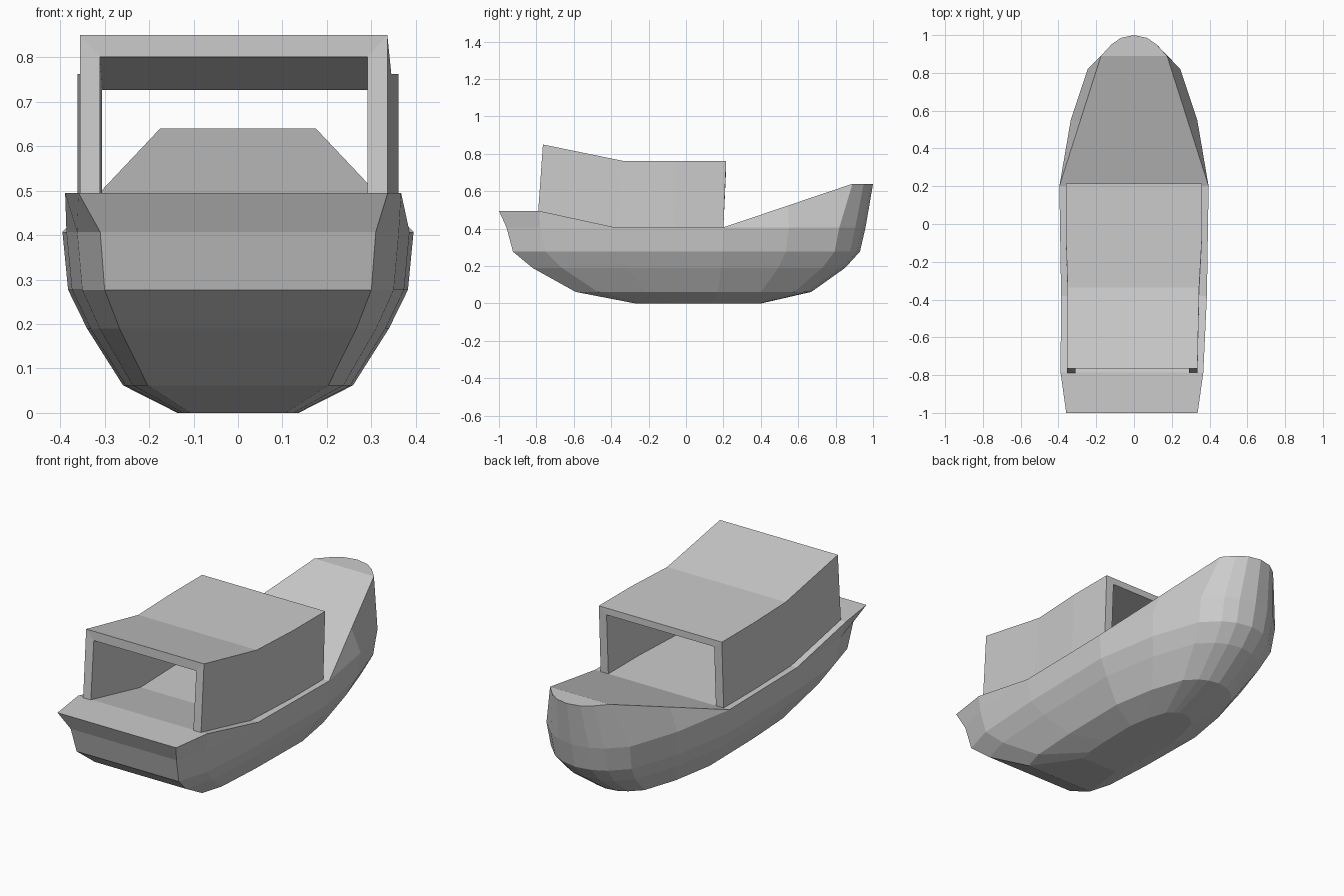
import bpy, bmesh

if "Cube" in bpy.data.objects:
    bpy.data.objects.remove(bpy.data.objects["Cube"])


def make_object(name, bm):
    bmesh.ops.remove_doubles(bm, verts=bm.verts, dist=0.0005)
    bmesh.ops.recalc_face_normals(bm, faces=bm.faces)
    mesh = bpy.data.meshes.new(name)
    bm.to_mesh(mesh)
    bm.free()
    obj = bpy.data.objects.new(name, mesh)
    bpy.context.collection.objects.link(obj)
    return obj


def mirror_loop(half):
    # half runs stern to bow on the right, last point on the centre line
    return half + [(-x, y, z) for x, y, z in reversed(half[:-1])]


# Hull: one waterline outline, scaled for every level, plus the raised rim
outline = [(0.31, -0.96), (0.362, -0.78), (0.386, -0.38), (0.395, 0.2), (0.335, 0.55),
           (0.245, 0.82), (0.16, 0.905), (0.09, 0.943), (0, 0.96)]
# z, width scale, stern y, bow y
levels = [(0, 0.345, -0.27, 0.40), (0.062, 0.655, -0.59, 0.67), (0.19, 0.86, -0.82, 0.85),
          (0.277, 0.968, -0.925, 0.93), (0.407, 1.0, -0.96, 0.96)]
rings = []
for z, s, y0, y1 in levels:
    half = [(x * s, y0 + (y + 0.96) / 1.92 * (y1 - y0), z) for x, y in outline]
    rings.append(mirror_loop(half))
rim = [(0.348, -1, 0.495), (0.378, -0.785, 0.495), (0.386, -0.38, 0.407), (0.395, 0.2, 0.407),
       (0.285, 0.545, 0.5235), (0.175, 0.89, 0.64), (0.12, 0.95, 0.64), (0.07, 0.985, 0.64),
       (0, 1, 0.64)]
# the stern rim sits slightly off centre
rings.append([(x - (0.011 if y < -0.5 else 0), y, z) for x, y, z in mirror_loop(rim)])

bm = bmesh.new()
loops = [[bm.verts.new(p) for p in ring] for ring in rings]
n = len(loops[0])
for low, high in zip(loops, loops[1:]):
    for i in range(n):
        j = (i + 1) % n
        bm.faces.new((low[i], low[j], high[j], high[i]))
bm.faces.new(loops[0])
# Deck strips across the rim, closing in a triangle at the bow
top = loops[-1]
for i in range(n // 2 - 1):
    bm.faces.new((top[i], top[i + 1], top[n - 2 - i], top[n - 1 - i]))
m = n // 2
bm.faces.new((top[m - 1], top[m], top[m + 1]))
make_object("hull", bm)

# Cabin: open-ended arch swept along the deck
# bottom y, bottom z, top y, top z, half width, x shift, roof thickness
stations = [(-0.79, 0.495, -0.765, 0.85, 0.346, -0.01, 0.049),
            (-0.38, 0.407, -0.335, 0.762, 0.348, -0.003, 0.036),
            (-0.06, 0.407, -0.05, 0.762, 0.361, 0, 0.036),
            (0.2, 0.407, 0.215, 0.762, 0.361, 0, 0.036)]
bm = bmesh.new()
arches = []
for yb, zb, yt, zt, w, dx, t in stations:
    inner = w - 0.045
    half = [(inner, yb, zb), (w, yb, zb), (w, yt, zt), (-w, yt, zt), (-w, yb, zb),
            (-inner, yb, zb), (-inner, yt, zt - t), (inner, yt, zt - t)]
    arches.append([bm.verts.new((x + dx, y, z)) for x, y, z in half])
for a, b in zip(arches, arches[1:]):
    for i in range(8):
        j = (i + 1) % 8
        bm.faces.new((a[i], a[j], b[j], b[i]))
# End frames: right post, roof beam, left post
for a in (arches[0], arches[-1]):
    for q in ((0, 1, 2, 7), (7, 2, 3, 6), (6, 3, 4, 5)):
        bm.faces.new([a[k] for k in q])
make_object("cabin", bm)
